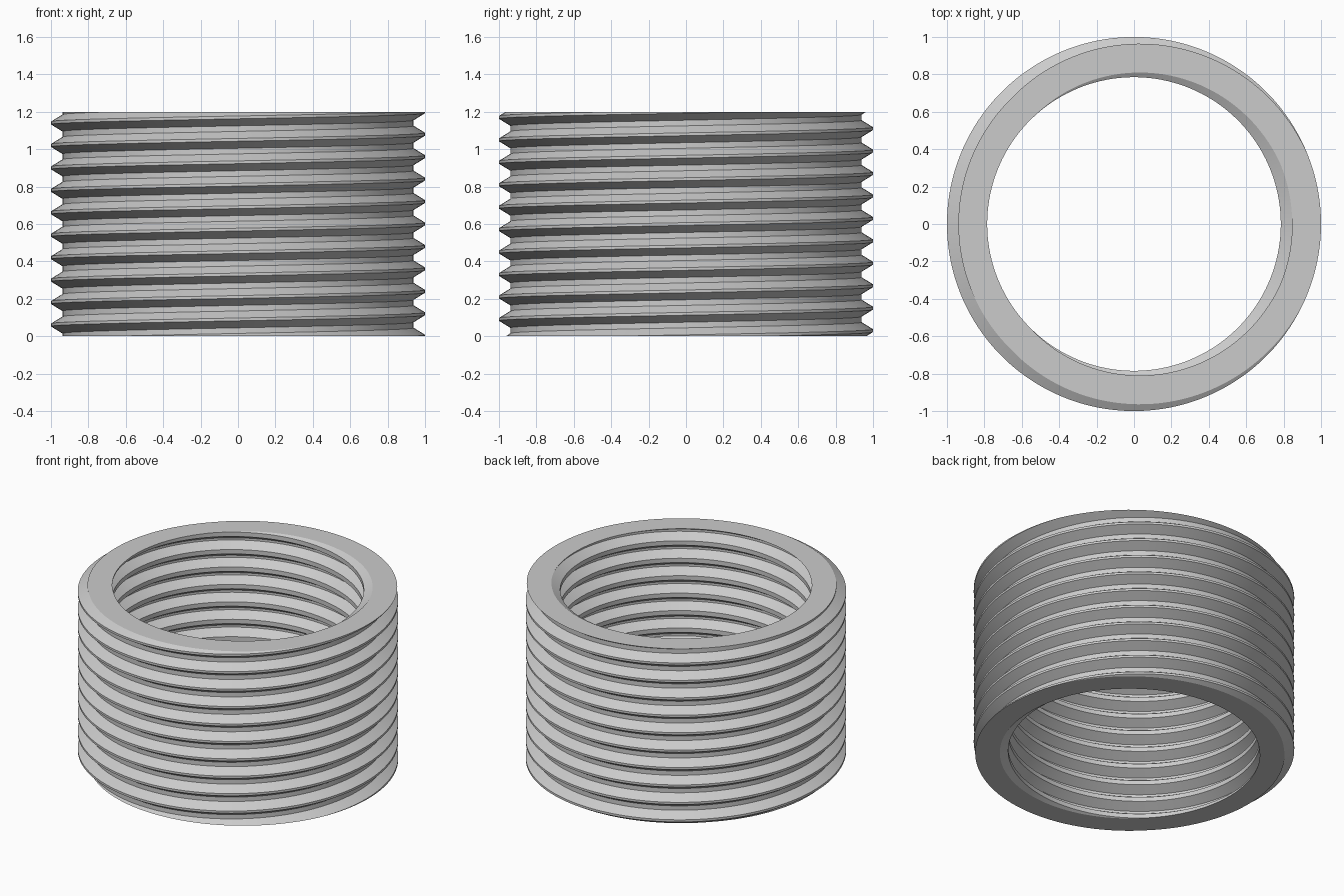
import bpy, bmesh, math

cube = bpy.data.objects.get("Cube")
if cube:
    bpy.data.objects.remove(cube, do_unlink=True)

HEIGHT = 1.2
PITCH = 0.12
CREST, ROOT = 1.0, 0.939
WALL = 0.154
STEPS = 150

# Flat crest, sloped flank, flat root: (radius, height) within one pitch
PROFILE = [(CREST, -PITCH / 16), (CREST, PITCH / 16),
           (ROOT, PITCH * 3 / 8), (ROOT, PITCH * 5 / 8)]


def thread_wall(bm, inset):
    """Sweep the thread profile up a right-handed helix, beyond both ends."""
    turns = round(HEIGHT / PITCH) + 4
    points = [(r - inset, z + (t - 2) * PITCH) for t in range(turns) for r, z in PROFILE]
    columns = []
    for j in range(STEPS + 1):
        a = 2 * math.pi * j / STEPS
        rise = PITCH * j / STEPS
        columns.append([bm.verts.new((r * math.cos(a), r * math.sin(a), z + rise))
                        for r, z in points])
    for c, d in zip(columns, columns[1:]):
        for i in range(len(points) - 1):
            bm.faces.new((c[i], d[i], d[i + 1], c[i + 1]))


def angle(v):
    """Angle round the axis, starting half a step before the first column."""
    return (math.atan2(v.co.y, v.co.x) + math.pi / STEPS) % (2 * math.pi)


bm = bmesh.new()
thread_wall(bm, 0)
thread_wall(bm, WALL)
bmesh.ops.remove_doubles(bm, verts=bm.verts[:], dist=1e-5)

# Cut both ends flat
for z, direction in ((0, -1), (HEIGHT, 1)):
    bmesh.ops.bisect_plane(bm, geom=bm.verts[:] + bm.edges[:] + bm.faces[:], dist=1e-6,
                           plane_co=(0, 0, z), plane_no=(0, 0, direction),
                           clear_outer=True)

# Join the outer and inner walls with flat rings, matching points by angle
middle = ROOT - WALL / 3
for z in (0, HEIGHT):
    rim = sorted((v for v in bm.verts if abs(v.co.z - z) < 1e-5), key=angle)
    outer = [v for v in rim if v.co.xy.length > middle]
    inner = [v for v in rim if v.co.xy.length < middle]
    for i in range(min(len(outer), len(inner))):
        bm.faces.new((outer[i - 1], outer[i], inner[i], inner[i - 1]))
bmesh.ops.recalc_face_normals(bm, faces=bm.faces[:])

mesh = bpy.data.meshes.new("threaded_sleeve")
bm.to_mesh(mesh)
bm.free()
sleeve = bpy.data.objects.new("threaded_sleeve", mesh)
bpy.context.collection.objects.link(sleeve)

# Plain grey material
grey = bpy.data.materials.new("light_grey")
grey.use_nodes = True
colour = (0.6, 0.6, 0.6, 1)
grey.diffuse_color = colour
grey.node_tree.nodes["Principled BSDF"].inputs["Base Color"].default_value = colour
mesh.materials.append(grey)

# Smooth round the sleeve, sharp along the thread
bpy.ops.object.select_all(action='DESELECT')
sleeve.select_set(True)
bpy.context.view_layer.objects.active = sleeve
bpy.ops.object.shade_smooth_by_angle(angle=math.radians(25))
